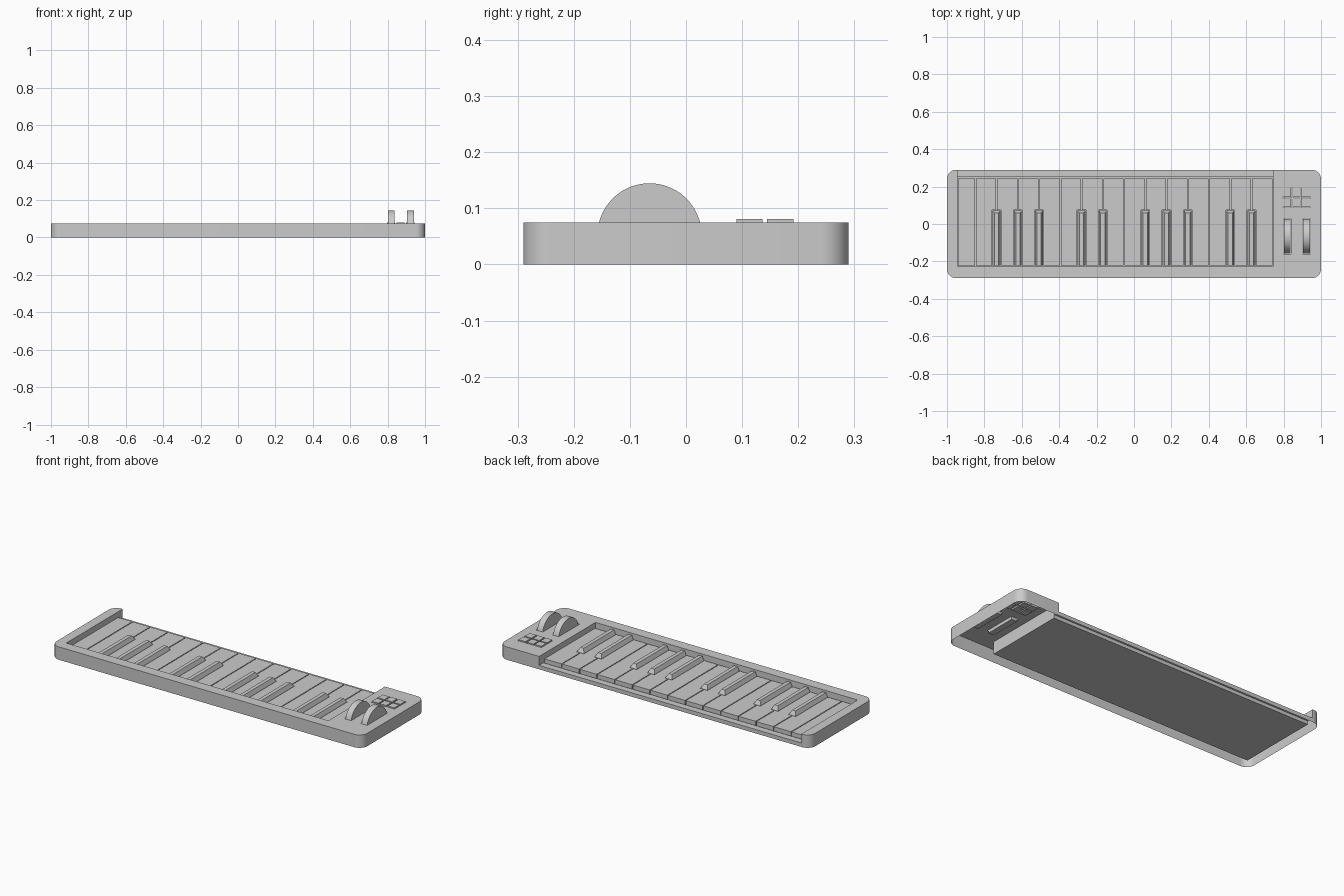
import bpy, bmesh, math

if "Cube" in bpy.data.objects:
    bpy.data.objects.remove(bpy.data.objects["Cube"])

W, D, H = 1.0, 0.29, 0.075                    # half width, half depth, case height
X0, X1, YF, YB = -0.945, 0.742, -0.228, 0.251  # key well limits
LEDGE, BED = 0.023, 0.003                     # low rear ledge, key well floor
WHEELS = (0.819, 0.922)
PADS = [(x, y) for y in (0.1135, 0.168) for x in (0.819, 0.869, 0.921)]


def finish(bm, name, smooth=False):
    bmesh.ops.remove_doubles(bm, verts=bm.verts, dist=1e-5)
    bmesh.ops.recalc_face_normals(bm, faces=bm.faces)
    me = bpy.data.meshes.new(name)
    bm.to_mesh(me)
    bm.free()
    ob = bpy.data.objects.new(name, me)
    bpy.context.collection.objects.link(ob)
    if smooth:
        bpy.ops.object.select_all(action='DESELECT')
        ob.select_set(True)
        bpy.context.view_layer.objects.active = ob
        bpy.ops.object.shade_smooth_by_angle(angle=math.radians(35))
    return ob


def face(bm, pts):
    return bm.faces.new([bm.verts.new(p) for p in pts])


def prism(name, pts, vec, smooth=False):
    """Extrude a flat outline along vec."""
    bm = bmesh.new()
    f = face(bm, pts)
    ext = bmesh.ops.extrude_face_region(bm, geom=[f], use_keep_orig=True)
    vs = [g for g in ext["geom"] if isinstance(g, bmesh.types.BMVert)]
    bmesh.ops.translate(bm, verts=vs, vec=vec)
    return finish(bm, name, smooth)


def rect(cx, cy, hx, hy):
    return [(cx - hx, cy - hy), (cx + hx, cy - hy), (cx + hx, cy + hy), (cx - hx, cy + hy)]


def arc(cx, cy, r, a0, a1, n):
    return [(cx + r * math.cos(math.radians(a0 + (a1 - a0) * i / n)),
             cy + r * math.sin(math.radians(a0 + (a1 - a0) * i / n))) for i in range(n + 1)]


def walls(bm, path, low, high):
    for (ax, ay), (bx, by) in zip(path, path[1:]):
        face(bm, [(ax, ay, low), (bx, by, low), (bx, by, high), (ax, ay, high)])


# case: thin shell, open underneath, U-shaped top with holes for the controls
R = 0.05
outer = [(X0, D)]
for sx, sy, a in ((-1, 1, 90), (-1, -1, 180), (1, -1, 270), (1, 1, 360)):
    outer += arc(sx * (W - R), sy * (D - R), R, a, a + 90, 8)
outer.append((X1, D))
holes = [rect(x, -0.065, 0.021, 0.095) for x in WHEELS]
holes += [rect(x, y, 0.0235, 0.0252) for x, y in PADS]
bm = bmesh.new()
rim_edges = []
for loop in [outer + [(X1, YF), (X0, YF)]] + holes:
    vs = [bm.verts.new((x, y, H)) for x, y in loop]
    rim_edges += [bm.edges.new((vs[i - 1], vs[i])) for i in range(len(vs))]
bmesh.ops.triangle_fill(bm, edges=rim_edges, use_beauty=True, normal=(0, 0, 1))
walls(bm, outer, 0, H)
walls(bm, [(X1, D), (X1, YB)], LEDGE, H)
walls(bm, [(X1, YB), (X1, YF), (X0, YF), (X0, YB)], BED, H)
walls(bm, [(X0, YB), (X0, D)], LEDGE, H)
walls(bm, [(X0, YB), (X1, YB)], BED, LEDGE)
walls(bm, [(X0, D), (X1, D)], 0, LEDGE)
face(bm, [(X0, YB, LEDGE), (X1, YB, LEDGE), (X1, D, LEDGE), (X0, D, LEDGE)])
face(bm, [(X0, YF, BED), (X1, YF, BED), (X1, YB, BED), (X0, YB, BED)])
finish(bm, "case", True)

# white keys, notched beside the black ones
STEP, FIRST, GAP = 0.1136, -0.8484, 0.0025
BLACK = (1, 2, 3, 5, 6, 8, 9, 10, 12, 13)
K0, K1, NOTCH_Y, NOTCH = -0.221, 0.244, 0.075, 0.0235
edges = [X0 + 0.001] + [FIRST + STEP * i for i in range(15)]
for i in range(15):
    a, b = edges[i] + GAP, edges[i + 1] - GAP
    left = edges[i] + NOTCH if i - 1 in BLACK else a
    right = edges[i + 1] - NOTCH if i in BLACK else b
    pts = [(left, K0), (right, K0)]
    pts += [(right, NOTCH_Y), (b, NOTCH_Y)] if right != b else []
    pts += [(b, K1), (a, K1)]
    pts += [(a, NOTCH_Y), (left, NOTCH_Y)] if left != a else []
    prism(f"white_key_{i + 1}", [(x, y, 0.008) for x, y in pts], (0, 0, 0.036))

# black keys: upright body with a tapered cap
for k in BLACK:
    x = FIRST + STEP * k
    bm = bmesh.new()
    rings = []
    for z, s, f in ((0.008, 0, 0), (0.046, 0, 0), (0.067, 0.01, 0.012)):
        x0, x1, y1 = x - 0.021 + s, x + 0.021 - s, 0.071 - f
        rings.append([bm.verts.new((px, py, z)) for px, py in
                      ((x0, K0), (x1, K0), (x1, y1), (x0, y1))])
    bm.faces.new(rings[0][::-1])
    bm.faces.new(rings[2])
    for lo, hi in zip(rings, rings[1:]):
        for i in range(4):
            bm.faces.new((lo[i - 1], lo[i], hi[i], hi[i - 1]))
    finish(bm, f"black_key_{k}")

# control wheels
for n, x in enumerate(WHEELS):
    prof = arc(-0.065, 0.0515, 0.093, 5, 175, 28)
    prism(f"wheel_{n + 1}", [(x - 0.018, y, z) for y, z in prof], (0.036, 0, 0), True)

# pads
for n, (x, y) in enumerate(PADS):
    prism(f"pad_{n + 1}", [(px, py, 0.066) for px, py in rect(x, y, 0.0215, 0.0232)], (0, 0, 0.015))
